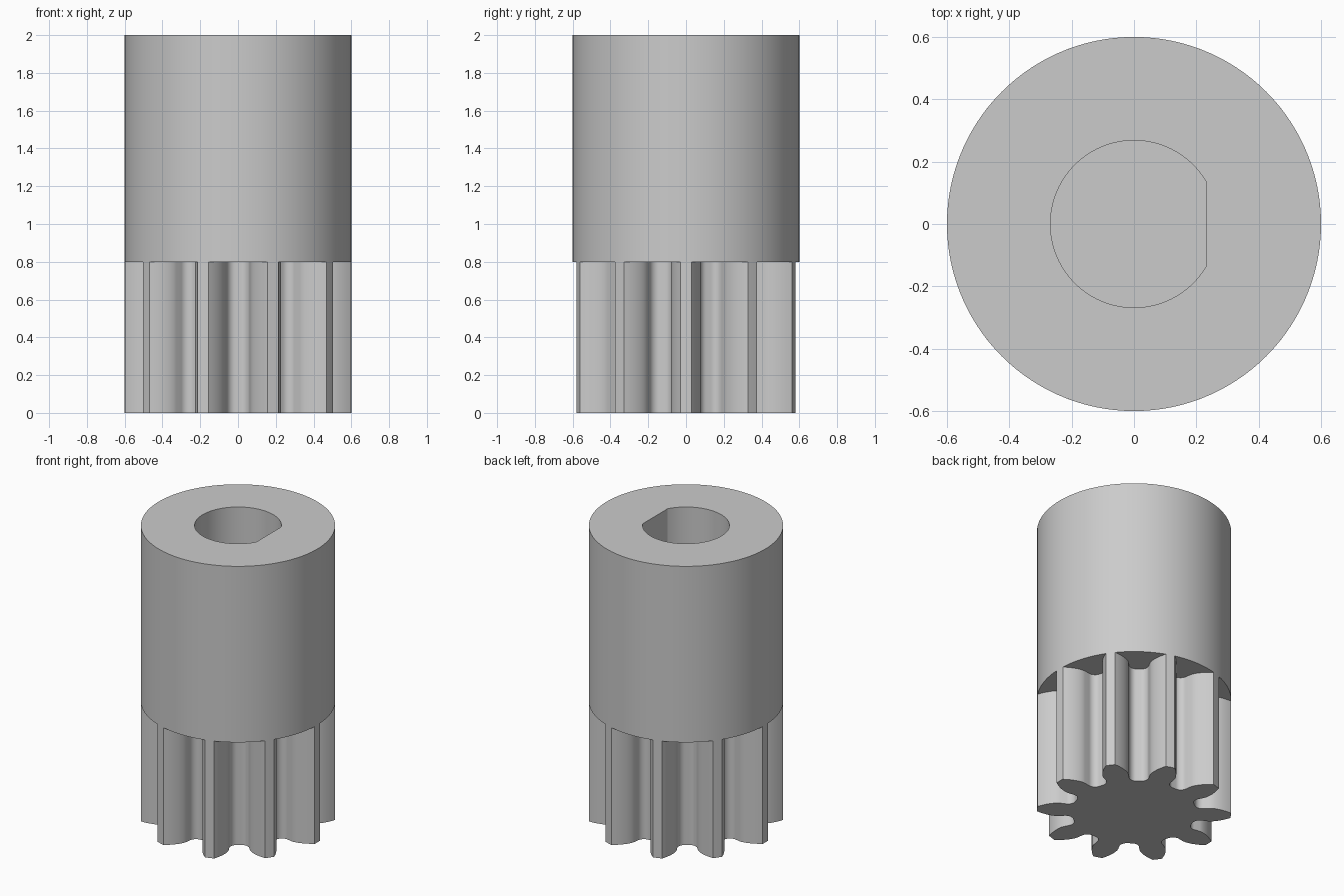
import bpy, bmesh
from math import pi, sin, cos, tan, acos, radians

default = bpy.data.objects.get("Cube")
if default:
    bpy.data.objects.remove(default, do_unlink=True)

grey = bpy.data.materials.new("plain grey")
grey.use_nodes = True
GREY = (0.6, 0.6, 0.6, 1)
grey.diffuse_color = GREY
grey.node_tree.nodes["Principled BSDF"].inputs["Base Color"].default_value = GREY

TEETH, TIP, PITCH, ROOT = 10, 0.6, 0.5, 0.385
GEAR_TOP, TOP = 0.8, 2.0
BORE = 0.268
STEPS = 120


def polar(r, a):
    return r * cos(a), r * sin(a)


def finish(name, bm):
    bmesh.ops.recalc_face_normals(bm, faces=bm.faces)
    mesh = bpy.data.meshes.new(name)
    bm.to_mesh(mesh)
    bm.free()
    mesh.materials.append(grey)
    obj = bpy.data.objects.new(name, mesh)
    bpy.context.collection.objects.link(obj)
    bpy.ops.object.select_all(action="DESELECT")
    obj.select_set(True)
    bpy.context.view_layer.objects.active = obj
    bpy.ops.object.shade_smooth_by_angle(angle=radians(28))


def ring(bm, points, z):
    return [bm.verts.new((x, y, z)) for x, y in points]


def bridge(bm, a, b):
    for i in range(len(a)):
        j = (i + 1) % len(a)
        bm.faces.new((a[i], a[j], b[j], b[i]))


# Involute half tooth, from the tip corner down into the rounded root
def half_tooth():
    pressure = radians(20)
    base = PITCH * cos(pressure)
    widest = pi / TEETH / 2 + tan(pressure) - pressure
    half = []
    for i in range(9):
        r = TIP + (base - TIP) * i / 8
        a = acos(min(1, base / r))
        half.append((r, widest - tan(a) + a))
    # Quarter-ellipse fillet between the flank and the middle of the gap
    gap, fillet = pi / TEETH - widest, 0.045
    for i in range(8):
        t = pi / 2 * i / 8
        half.append((ROOT + fillet * (1 - sin(t)), widest + gap * 0.75 * (1 - cos(t))))
    half.append((ROOT, widest + gap * 0.75))
    return half


# Gear: ten teeth, one pointing along x
half = half_tooth()
outline = []
for k in range(TEETH):
    mid = 2 * pi * k / TEETH
    outline += [polar(r, mid - a) for r, a in reversed(half)]
    outline.append(polar(TIP, mid))
    outline += [polar(r, mid + a) for r, a in half]
bm = bmesh.new()
low, high = ring(bm, outline, 0), ring(bm, outline, GEAR_TOP)
bridge(bm, low, high)
bm.faces.new(low)
bm.faces.new(high)
finish("pinion_gear", bm)

# Hub: cylinder with a D-shaped bore, floored by the top of the gear
angles = [2 * pi * i / STEPS for i in range(STEPS)]
flat = BORE * cos(pi / 6)
circle = [polar(TIP, a) for a in angles]
d_shape = [polar(min(BORE, flat / cos(a)) if cos(a) > 0.5 else BORE, a) for a in angles]
bm = bmesh.new()
loops = [ring(bm, circle, GEAR_TOP), ring(bm, circle, TOP),
         ring(bm, d_shape, TOP), ring(bm, d_shape, GEAR_TOP)]
for i in range(4):
    bridge(bm, loops[i], loops[(i + 1) % 4])
finish("hub", bm)
